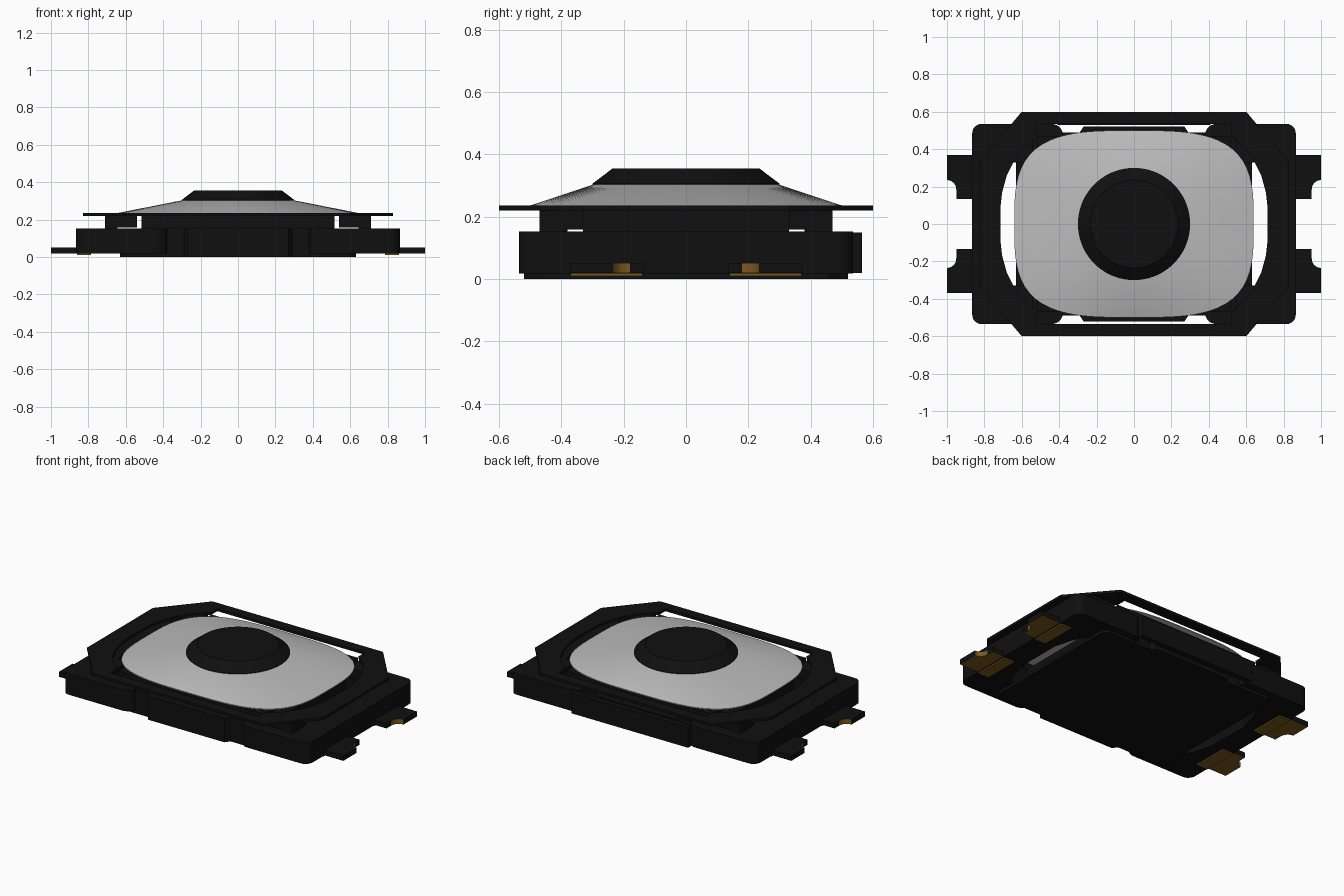
import bpy, bmesh, math

cube = bpy.data.objects.get("Cube")
if cube:
    bpy.data.objects.remove(cube, do_unlink=True)


def material(name, rgb, rough=0.6):
    m = bpy.data.materials.new(name)
    m.use_nodes = True
    m.diffuse_color = (*rgb, 1)
    bsdf = m.node_tree.nodes["Principled BSDF"]
    bsdf.inputs["Base Color"].default_value = (*rgb, 1)
    bsdf.inputs["Roughness"].default_value = rough
    return m


BLACK = material("black plastic", (0.005, 0.005, 0.005))
SILVER = material("silver grey", (0.5, 0.5, 0.5))
GOLD = material("gold contact", (0.2, 0.1, 0.013))


def finish(name, bm, *mats):
    bmesh.ops.remove_doubles(bm, verts=bm.verts, dist=1e-5)
    bmesh.ops.recalc_face_normals(bm, faces=bm.faces)
    me = bpy.data.meshes.new(name)
    bm.to_mesh(me)
    bm.free()
    for m in mats:
        me.materials.append(m)
    ob = bpy.data.objects.new(name, me)
    bpy.context.collection.objects.link(ob)
    return ob


def prism(name, loops, z0, z1, *mats):
    """Extrude a flat outline (first loop) with holes (other loops)."""
    cu = bpy.data.curves.new(name + "_outline", "CURVE")
    cu.dimensions = "2D"
    cu.fill_mode = "BOTH"
    cu.extrude = (z1 - z0) / 2
    for pts in loops:
        sp = cu.splines.new("POLY")
        sp.points.add(len(pts) - 1)
        for p, (x, y) in zip(sp.points, pts):
            p.co = (x, y, 0, 1)
        sp.use_cyclic_u = True
    tmp = bpy.data.objects.new(name + "_tmp", cu)
    bpy.context.collection.objects.link(tmp)
    dg = bpy.context.evaluated_depsgraph_get()
    me = bpy.data.meshes.new_from_object(tmp.evaluated_get(dg))
    bm = bmesh.new()
    bm.from_mesh(me)
    bpy.data.objects.remove(tmp, do_unlink=True)
    bpy.data.curves.remove(cu)
    bpy.data.meshes.remove(me)
    for f in bm.faces:
        f.material_index = 0
        f.smooth = False
    bmesh.ops.translate(bm, verts=bm.verts, vec=(0, 0, (z0 + z1) / 2))
    return finish(name, bm, *mats)


def box(name, x0, x1, y0, y1, z0, z1, mat=BLACK):
    return prism(name, [[(x0, y0), (x1, y0), (x1, y1), (x0, y1)]], z0, z1, mat)


def four_way(q):
    """Mirror a quarter outline, running from +x to +y, into a full loop."""
    pts = q + [(-x, y) for x, y in q[::-1]]
    pts += [(-x, -y) for x, y in q] + [(x, -y) for x, y in q[::-1]]
    out = []
    for p in pts:
        if not out or math.dist(p, out[-1]) > 1e-4:
            out.append(p)
    return out[:-1] if math.dist(out[0], out[-1]) < 1e-4 else out


def arc(cx, cy, r, a0, a1, n=6):
    return [(cx + r * math.cos(math.radians(a0 + (a1 - a0) * i / n)),
             cy + r * math.sin(math.radians(a0 + (a1 - a0) * i / n))) for i in range(n + 1)]


# Base body with rounded corners and an opening near each end
base = ([(0.865, 0.2)] + arc(0.815, 0.485, 0.05, 0, 90) + arc(0.44, 0.475, 0.06, 90, 180)
        + [(0.38, 0.49), (0.29, 0.49), (0.27, 0.52), (0.1, 0.52)])
hole = [(0.52, -0.34), (0.64, -0.34), (0.68, -0.27), (0.715, -0.14),
        (0.715, 0.14), (0.68, 0.27), (0.64, 0.34), (0.52, 0.34)]
prism("base_body", [four_way(base), hole, [(-x, y) for x, y in hole]], 0.018, 0.152, BLACK)

# Thin bottom plate and rear clip
prism("bottom_plate", [four_way([(0.63, 0.1), (0.63, 0.46), (0.6, 0.49), (0.29, 0.49),
                                 (0.27, 0.52), (0.1, 0.52)])], 0.0, 0.02, BLACK)
box("rear_clip", -0.41, 0.41, 0.53, 0.565, 0.02, 0.15)

# Inner supports between base and cover
box("centre_support", -0.4, 0.4, -0.33, 0.33, 0.14, 0.225)
for side, s in (("front", -1), ("rear", 1)):
    box(side + "_wall", -0.515, 0.515, *sorted((s * 0.38, s * 0.47)), 0.14, 0.225)
    for end, e in (("right", -1), ("left", 1)):
        box(f"{side}_{end}_post", *sorted((e * 0.54, e * 0.71)),
            *sorted((s * 0.33, s * 0.47)), 0.159, 0.225)
        box(f"{side}_{end}_foot", *sorted((e * 0.645, e * 0.71)),
            *sorted((s * 0.385, s * 0.47)), 0.14, 0.17)

# Eight-sided cover frame with a bowed opening
cover = [(0.83, 0.33), (0.6, 0.6)]
opening = [(0.715, 0.08), (0.705, 0.17), (0.68, 0.26), (0.64, 0.34), (0.6, 0.4),
           (0.52, 0.47), (0.52, 0.535)]
prism("cover_frame", [four_way(cover), four_way(opening)], 0.22, 0.236, BLACK)

# Sloped film: rounded rectangle blending to a circle
N = 96


def film_edge(a, n=3.35):
    r = ((abs(math.cos(a)) / 0.64) ** n + (abs(math.sin(a)) / 0.5) ** n) ** (-1 / n)
    return r


def loft(name, rings, mat):
    """Skin rings given as (radius function, height), capped at both ends."""
    bm = bmesh.new()
    vs = []
    for rad, z in rings:
        vs.append([bm.verts.new((rad(a) * math.cos(a), rad(a) * math.sin(a), z))
                   for a in (2 * math.pi * i / N for i in range(N))])
    for lo, hi in zip(vs, vs[1:]):
        for i in range(N):
            j = (i + 1) % N
            bm.faces.new((lo[i], lo[j], hi[j], hi[i])).smooth = True
    bm.faces.new(vs[0])
    bm.faces.new(vs[-1])
    ob = finish(name, bm, mat)
    bpy.ops.object.select_all(action="DESELECT")
    bpy.context.view_layer.objects.active = ob
    ob.select_set(True)
    bpy.ops.object.shade_smooth_by_angle(angle=math.radians(25))
    return ob


loft("film_dome", [(film_edge, 0.23), (film_edge, 0.236), (lambda a: 0.295, 0.304)], SILVER)
loft("button", [(lambda a: 0.3, 0.3), (lambda a: 0.3, 0.306), (lambda a: 0.235, 0.355)], BLACK)

# Four notched terminals, gold below and inside the notch
pin = [(0.78, 0.135), (0.95, 0.135), (0.95, 0.18)] + arc(1.0, 0.185, 0.05, 180, 90)[1:] \
    + [(1.0, 0.37), (0.78, 0.37)]
for end, e in (("right", -1), ("left", 1)):
    for side, s in (("front", -1), ("rear", 1)):
        ob = prism(f"{side}_{end}_terminal", [[(e * x, s * y) for x, y in pin]],
                   0.02, 0.052, BLACK, GOLD)
        for f in ob.data.polygons:
            c, nz = f.center, f.normal.z
            notch = abs(nz) < 0.5 and 0.94 < abs(c.x) < 0.999 and 0.17 < abs(c.y) < 0.245
            f.material_index = int(nz < -0.5 or notch)
        box(f"{side}_{end}_solder_pad", *sorted((e * 0.785, e * 0.86)),
            *sorted((s * 0.14, s * 0.37)), 0.01, 0.03, GOLD)
